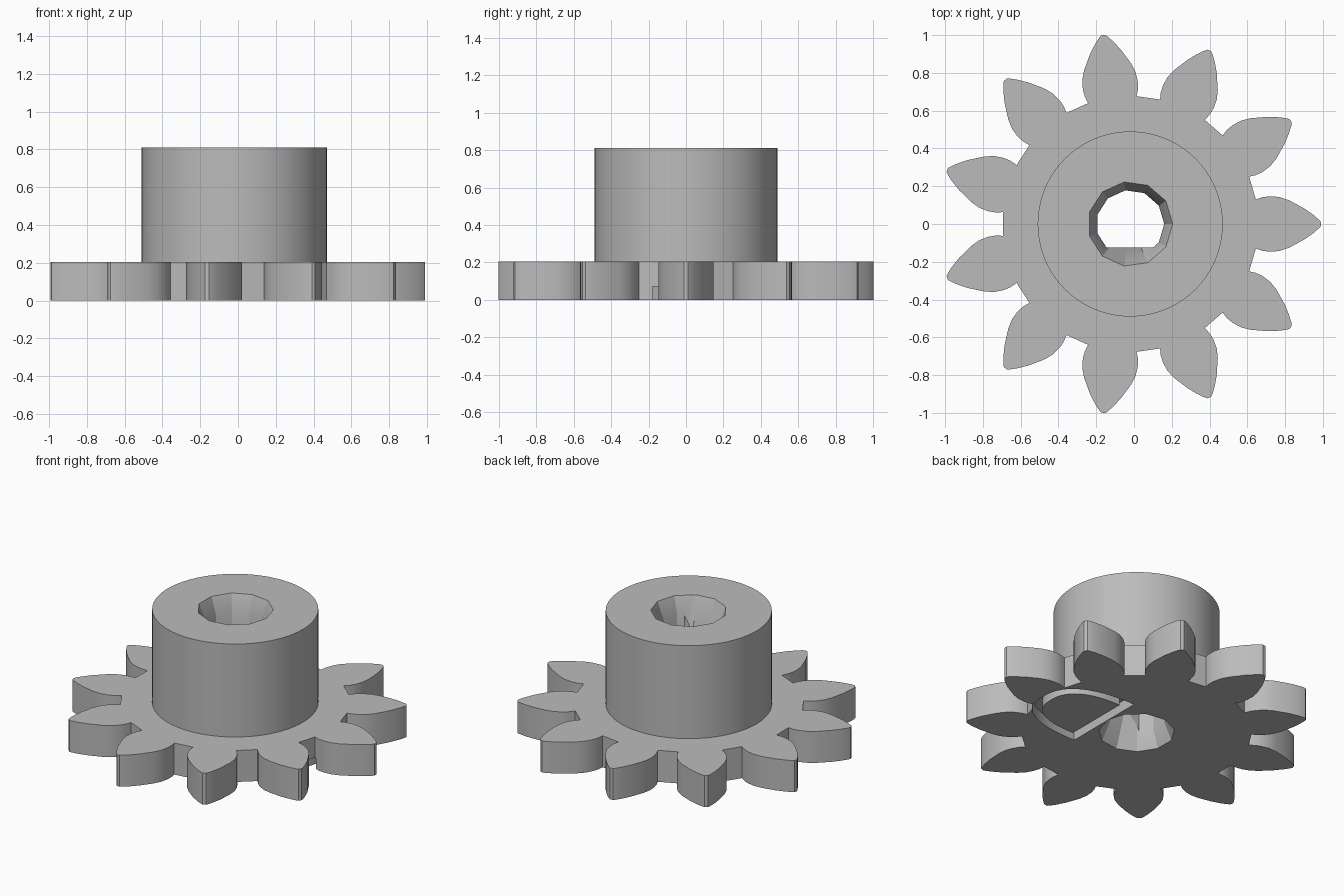
import bpy, bmesh, math
from mathutils import Matrix, Vector

TEETH = 11
CX = -0.02            # axis of the gear
PLATE_H, TOTAL_H = 0.205, 0.81

cube = bpy.data.objects.get("Cube")
if cube:
    bpy.data.objects.remove(cube, do_unlink=True)

grey = bpy.data.materials.new("plain_grey")
grey.use_nodes = True
grey.diffuse_color = (0.5, 0.5, 0.5, 1)
grey.node_tree.nodes["Principled BSDF"].inputs["Base Color"].default_value = (0.5, 0.5, 0.5, 1)


def loft(name, lower, upper, z0, z1):
    """Solid between two matching outlines at two heights."""
    bm = bmesh.new()
    a = [bm.verts.new((x + CX, y, z0)) for x, y in lower]
    b = [bm.verts.new((x + CX, y, z1)) for x, y in upper]
    n = len(a)
    bm.faces.new(a[::-1])
    bm.faces.new(b)
    for i in range(n):
        j = (i + 1) % n
        bm.faces.new((a[i], a[j], b[j], b[i]))
    bmesh.ops.recalc_face_normals(bm, faces=bm.faces)
    mesh = bpy.data.meshes.new(name)
    bm.to_mesh(mesh)
    bm.free()
    mesh.materials.append(grey)
    obj = bpy.data.objects.new(name, mesh)
    bpy.context.collection.objects.link(obj)
    return obj


def ring(r, n):
    return [(r * math.cos(math.tau * i / n), r * math.sin(math.tau * i / n)) for i in range(n)]


def combine(target, tool, operation):
    """Apply a boolean and discard the tool."""
    tool.hide_render = True
    mod = target.modifiers.new("cut", 'BOOLEAN')
    mod.object, mod.operation, mod.solver = tool, operation, 'EXACT'
    bpy.ops.object.select_all(action='DESELECT')
    bpy.context.view_layer.objects.active = target
    target.select_set(True)
    bpy.ops.object.modifier_apply(modifier=mod.name)
    bpy.data.objects.remove(tool, do_unlink=True)


# Toothed plate: one mirrored tooth outline repeated around the axis
flank = [(0.665, 0.13), (0.70, 0.142), (0.74, 0.147), (0.79, 0.143),
         (0.84, 0.126), (0.92, 0.083), (0.97, 0.048), (1.0, 0.022), (1.01, 0.01)]
tooth = [(x, -y) for x, y in flank] + flank[::-1]
outline = []
for k in range(TEETH):
    turn = Matrix.Rotation(math.tau * k / TEETH, 2)
    outline += [tuple(turn @ Vector(p)) for p in tooth]
gear = loft("gear_with_hub", outline, outline, 0, PLATE_H)

# Hub
hub = ring(0.49, 72)
combine(gear, loft("hub", hub, hub, 0.1, TOTAL_H), 'UNION')

# Bore with a flat on the front side
bore = ring(0.18, TEETH)
flat_y = -0.125
d_bore = []
for p, q in zip(bore, bore[1:] + bore[:1]):
    if p[1] >= flat_y:
        d_bore.append(p)
    if (p[1] - flat_y) * (q[1] - flat_y) < 0:
        t = (flat_y - p[1]) / (q[1] - p[1])
        d_bore.append((p[0] + t * (q[0] - p[0]), flat_y))
combine(gear, loft("bore_cutter", d_bore, d_bore, -0.1, TOTAL_H + 0.1), 'DIFFERENCE')

# Tapered lead-ins at both ends of the bore
wide, narrow = ring(0.229, TEETH), ring(0.10, TEETH)
combine(gear, loft("lower_taper_cutter", wide, narrow, -0.01, 0.30), 'DIFFERENCE')
combine(gear, loft("upper_taper_cutter", narrow, wide, TOTAL_H - 0.30, TOTAL_H + 0.01), 'DIFFERENCE')


# Half-round groove under the plate, leaving an island in the middle
def half_round(inset):
    w, h, pts = 0.47 - 2 * inset, 0.275 - inset, []
    for i in range(25):
        a = -math.pi / 2 + math.pi * i / 24
        c, s = abs(math.cos(a)) ** 0.8, abs(math.sin(a)) ** 0.8
        pts.append((0.225 + inset + w * c, -0.03 + math.copysign(h * s, a)))
    return pts


outer, inner = half_round(0), half_round(0.06)
groove = loft("groove_cutter", outer, outer, -0.05, 0.07)
combine(groove, loft("groove_island", inner, inner, -0.1, 0.1), 'DIFFERENCE')
combine(gear, groove, 'DIFFERENCE')

# Smooth curved walls, crisp edges
bpy.ops.object.select_all(action='DESELECT')
bpy.context.view_layer.objects.active = gear
gear.select_set(True)
bpy.ops.object.shade_smooth_by_angle(angle=math.radians(28))
